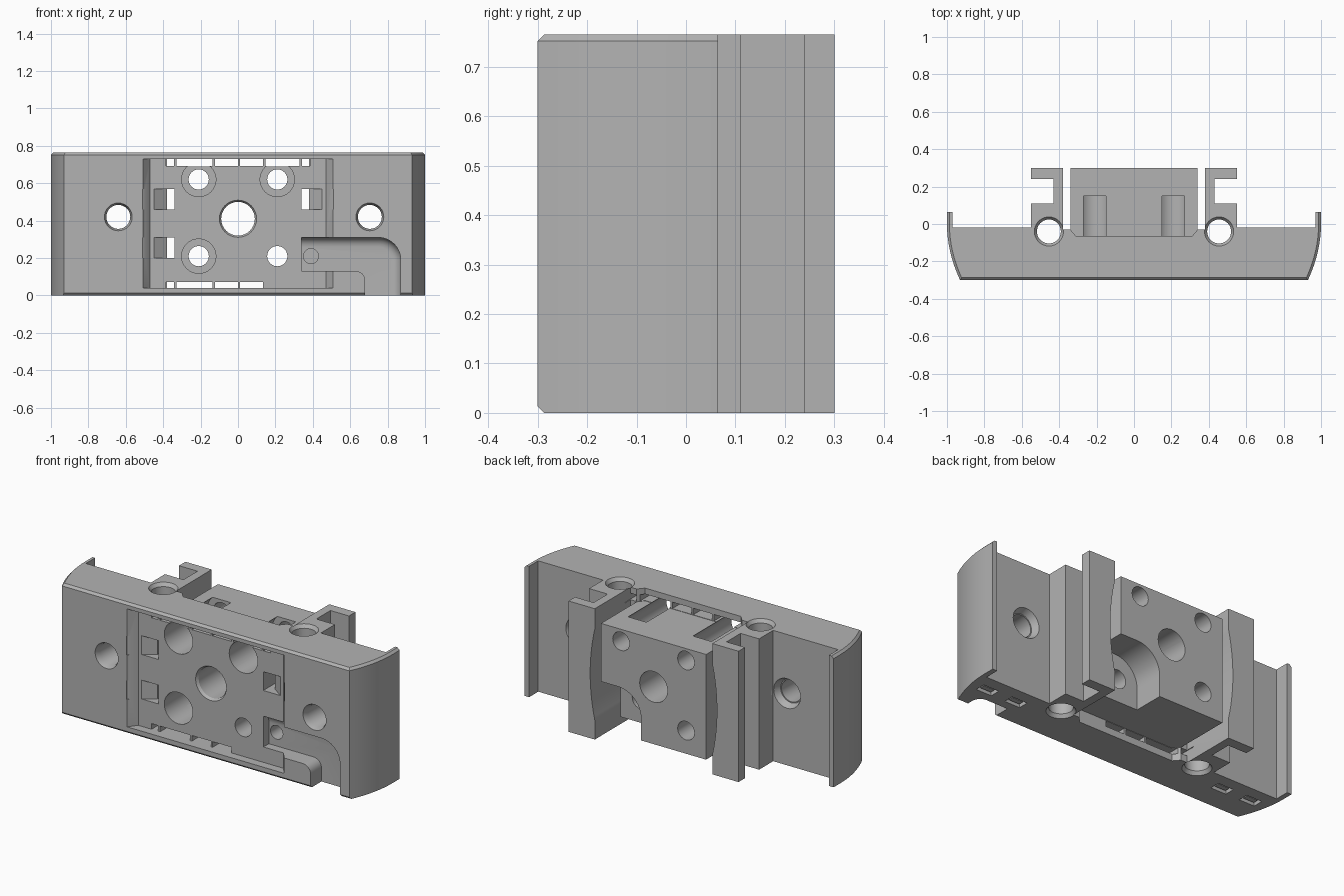
import bpy, bmesh
from math import cos, sin, pi, radians

old = bpy.data.objects.get("Cube")
if old:
    bpy.data.objects.remove(old, do_unlink=True)

H = 0.765
grey = bpy.data.materials.new("mid_grey")
grey.use_nodes = True
colour = (0.45, 0.45, 0.45, 1)
grey.diffuse_color = colour
grey.node_tree.nodes["Principled BSDF"].inputs["Base Color"].default_value = colour


def arc(cx, cy, r, a0, a1, n=12):
    angles = [radians(a0 + (a1 - a0) * i / n) for i in range(n + 1)]
    return [(cx + r * cos(a), cy + r * sin(a)) for a in angles]


def loft(name, pts, axis, lo, hi, pts_hi=None, bevel=None, width=0.013, segments=1):
    """Solid between two outlines along y or z."""
    bm = bmesh.new()

    def place(p, d):
        return (p[0], d, p[1]) if axis == "y" else (p[0], p[1], d)
    a = [bm.verts.new(place(p, lo)) for p in pts]
    b = [bm.verts.new(place(p, hi)) for p in (pts_hi or pts)]
    bm.faces.new(a)
    bm.faces.new(b)
    n = len(a)
    for i in range(n):
        j = (i + 1) % n
        bm.faces.new((a[i], a[j], b[j], b[i]))
    bmesh.ops.recalc_face_normals(bm, faces=bm.faces)
    if bevel:
        edges = [e for e in bm.edges if bevel(*[v.co for v in e.verts])]
        bmesh.ops.bevel(bm, geom=edges, offset=width, segments=segments,
                        profile=0.5, affect="EDGES")
    mesh = bpy.data.meshes.new(name)
    bm.to_mesh(mesh)
    bm.free()
    mesh.materials.append(grey)
    ob = bpy.data.objects.new(name, mesh)
    bpy.context.scene.collection.objects.link(ob)
    return ob


def rect(x0, x1, z0, z1):
    return [(x0, z0), (x1, z0), (x1, z1), (x0, z1)]


def mirror(pts, s):
    return [(s * x, y) for x, y in pts]


def box_cut(x0, x1, y0, y1, z0, z1):
    return loft("cutter", rect(x0, x1, z0, z1), "y", y0, y1)


def bore(x, c, r, lo, hi, axis="y", r_hi=None):
    ring = arc(x, c, r, 0, 348.75, 31)
    ring_hi = arc(x, c, r_hi or r, 0, 348.75, 31)
    return loft("cutter", ring, axis, lo, hi, ring_hi)


def carve(ob, cutters):
    """Subtract each cutter, bake the result and discard the cutters."""
    for c in cutters:
        c.hide_render = True
        m = ob.modifiers.new("cut", "BOOLEAN")
        m.operation, m.solver, m.object = "DIFFERENCE", "EXACT", c
    bpy.context.view_layer.update()
    dg = bpy.context.evaluated_depsgraph_get()
    mesh = bpy.data.meshes.new_from_object(ob.evaluated_get(dg))
    ob.modifiers.clear()
    ob.data = mesh
    for c in cutters:
        bpy.data.objects.remove(c, do_unlink=True)


# Housing with curved ends, rear lips and hooked clips
side = [(1 - 0.07 * (t / 8) ** 2, -0.3 * t / 8) for t in range(8, -1, -1)]
half = side + [(1, 0.065), (0.97, 0.065), (0.97, -0.02), (0.55, -0.02), (0.55, 0.11),
               (0.43, 0.11), (0.43, 0.24), (0.55, 0.24), (0.55, 0.3), (0.38, 0.3),
               (0.38, -0.03), (0.34, -0.03), (0.31, -0.065)]
outline = half + mirror(half, -1)[::-1]


def outer_rim(p, q):
    on_skin = all(abs(v.x) >= 0.9999 - 0.07 * (min(v.y, 0) / 0.3) ** 2 for v in (p, q))
    front = p.y < -0.29 and q.y < -0.29
    return abs(p.z - q.z) < 1e-5 and on_skin and (front or p.z > 0.5)


housing = loft("housing", outline, "z", 0, H, bevel=outer_rim)

# Central mounting block
block = loft("centre_block", rect(-0.34, 0.34, 0.075, 0.69), "y", -0.08, 0.3)


def block_bores():
    cuts = [bore(0, 0.41, 0.09, -0.4, 0.4), bore(0, 0.41, 0.112, -0.27, -0.235, r_hi=0.09)]
    for x, z in ((-0.21, 0.62), (0.21, 0.62), (-0.21, 0.21), (0.21, 0.21)):
        cuts.append(bore(x, z, 0.054, -0.4, 0.4))
        if x < 0 or z > 0.4:
            cuts.append(bore(x, z, 0.092, -0.4, 0.15))
    return cuts


# Front pocket with sloping side walls
cuts = [loft("cutter", rect(-0.515, 0.515, 0.04, 0.73), "y", -0.31, -0.25,
             rect(-0.47, 0.47, 0.04, 0.73))]
cuts += block_bores()

# Slits above and below the block, separated by ribs
ribs = [-0.39, -0.335, -0.13, 0.005, 0.14, 0.335, 0.39]
for i, (x0, x1) in enumerate(zip(ribs, ribs[1:])):
    cuts.append(box_cut(x0 + 0.006, x1 - 0.006, -0.27, 0.02, 0.692, 0.73))
    if i < 4:
        cuts.append(box_cut(x0 + 0.006, x1 - 0.006, -0.27, 0.02, 0.04, 0.073))

# Ramped strap slots at the pocket sides
ramp = [(0.51, -0.31), (0.51, -0.295), (0.38, -0.2), (0.38, 0.02), (0.339, 0.02), (0.339, -0.31)]
for s, z in ((-1, 0.46), (-1, 0.2), (1, 0.46)):
    cuts.append(loft("cutter", mirror(ramp, s), "z", z, z + 0.11))

# Cable channel curving down to the lower edge
channel = ([(0.34, 0.31)] + arc(0.75, 0.19, 0.12, 90, 0) + [(0.87, -0.02), (0.68, -0.02)]
           + arc(0.63, 0.08, 0.05, 0, 90, 6) + [(0.34, 0.13)])
cuts.append(loft("cutter", channel, "y", -0.32, -0.2, width=0.05, segments=5,
                 bevel=lambda p, q: min(p.y, q.y) > -0.21 and
                 all(v.z > 0.3 or v.x > 0.745 for v in (p, q))))
cuts.append(bore(0.39, 0.21, 0.04, -0.25, -0.1))

# Cross holes with countersunk rims
for x in (-0.64, 0.705):
    cuts += [bore(x, 0.42, 0.064, -0.4, 0.1),
             bore(x, 0.42, 0.078, -0.31, -0.27, r_hi=0.064),
             bore(x, 0.42, 0.07, -0.06, 0.0, r_hi=0.095)]

for s in (-1, 1):
    # Vertical holes with flared mouths
    cuts += [bore(s * 0.455, -0.04, 0.064, -0.1, 1, "z"),
             bore(s * 0.455, -0.04, 0.085, -0.01, 0.02, "z", 0.064),
             bore(s * 0.455, -0.04, 0.064, H - 0.02, H + 0.01, "z", 0.085)]
    # Shallow curved relief inside each clip
    relief = arc(-0.79, 0.38, 1.2, -13.5, 13.5, 16)
    cuts.append(loft("cutter", mirror(relief, s), "y", 0.0, 0.4))
    # Small latch recesses underneath
    for x in (0.69, 0.88):
        cuts.append(box_cut(s * x - 0.05, s * x + 0.05, -0.15, -0.09, -0.02, 0.03))

carve(housing, cuts)

# Block: bores plus the rounded rear cable outlet
outlet = ([(0.36, 0.35)] + arc(0.23, 0.2, 0.15, 90, 180) + [(0.08, 0.05), (0.36, 0.05)])
carve(block, block_bores() + [loft("cutter", outlet, "y", 0.12, 0.32)])

# Ridges inside the latch recesses
ridges = []
for s in (-1, 1):
    for x in (0.69, 0.88):
        ridges.append(loft("latch_ridge", rect(s * x - 0.035, s * x + 0.035, -0.135, -0.105),
                           "z", 0.008, 0.04))

# Smooth the curved walls, keep edges sharp
bpy.ops.object.select_all(action="DESELECT")
for ob in (housing, block):
    ob.select_set(True)
bpy.context.view_layer.objects.active = housing
bpy.ops.object.shade_smooth_by_angle(angle=radians(25))
